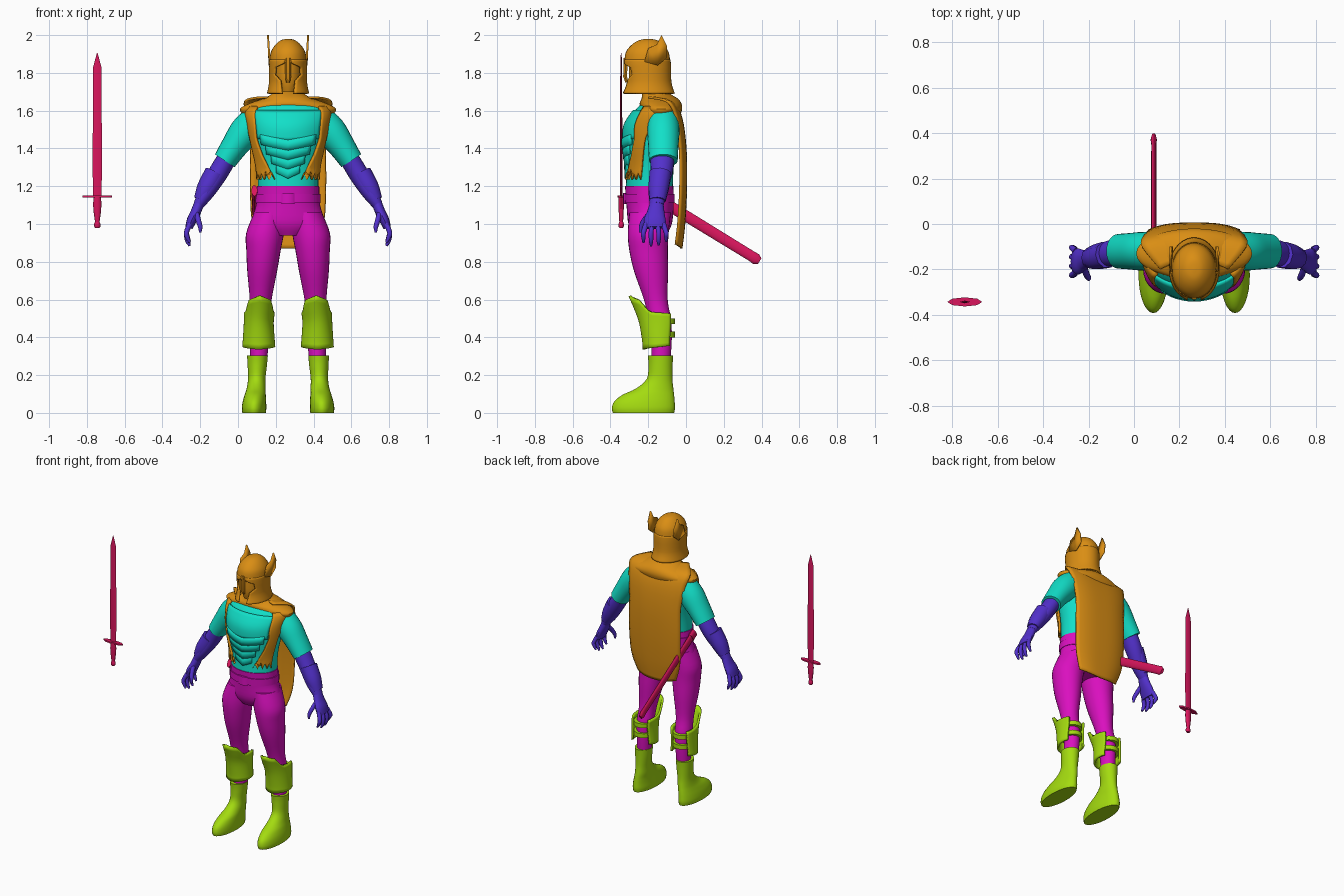
import bpy, bmesh
from math import sin, cos, pi, radians
from mathutils import Vector

if "Cube" in bpy.data.objects:
    bpy.data.objects.remove(bpy.data.objects["Cube"])

BODY_X = 0.265
SWORD_X = -0.745


def material(name, color):
    mat = bpy.data.materials.new(name)
    mat.use_nodes = True
    mat.diffuse_color = (*color, 1)
    mat.node_tree.nodes["Principled BSDF"].inputs["Base Color"].default_value = (*color, 1)
    return mat


orange = material("orange", (0.70, 0.27, 0.007))
teal = material("teal", (0.006, 0.74, 0.58))
violet = material("violet", (0.085, 0.03, 0.6))
magenta = material("magenta", (0.7, 0.005, 0.52))
lime = material("lime", (0.37, 0.71, 0.005))
crimson = material("crimson", (0.7, 0.008, 0.11))
parts = []


def build(name, verts, faces, mat, mirror=False, thick=0, x=BODY_X):
    """Make an object from points and faces, optionally mirrored and thickened."""
    bm = bmesh.new()
    vs = [bm.verts.new(v) for v in verts]
    for f in faces:
        bm.faces.new([vs[i] for i in f])
    bmesh.ops.recalc_face_normals(bm, faces=bm.faces)
    mesh = bpy.data.meshes.new(name)
    bm.to_mesh(mesh)
    bm.free()
    mesh.materials.append(mat)
    obj = bpy.data.objects.new(name, mesh)
    obj.location.x = x
    bpy.context.collection.objects.link(obj)
    if thick:
        mod = obj.modifiers.new("thickness", 'SOLIDIFY')
        mod.thickness, mod.offset = thick, 0
    if mirror:
        obj.modifiers.new("mirror", 'MIRROR').use_mirror_merge = False
    parts.append(obj)
    return obj


def smooth(rings, k=4):
    """Catmull-Rom resampling of (x, y, z, rx, ry) rings."""
    out, last = [], len(rings) - 1
    for i in range(last):
        a, b, c, d = (rings[max(0, min(last, i + o))] for o in (-1, 0, 1, 2))
        for j in range(k):
            t = j / k
            out.append(tuple(
                q + t * (r - p) / 2 + t * t * (p - 2.5 * q + 2 * r - s / 2)
                + t ** 3 * (1.5 * (q - r) + (s - p) / 2)
                for p, q, r, s in zip(a, b, c, d)))
    return out + [rings[-1]]


def loft(name, rings, mat, n=24, flat=True, k=4, **kw):
    """Skin elliptical rings; level rings, or rings square to the path."""
    rings = smooth(rings, k) if k > 1 else rings
    centres = [Vector(r[:3]) for r in rings]
    verts = []
    for i, r in enumerate(rings):
        u, v = Vector((1, 0, 0)), Vector((0, 1, 0))
        if not flat:
            t = (centres[min(i + 1, len(rings) - 1)] - centres[max(i - 1, 0)]).normalized()
            u = v.cross(t).normalized()
            v = t.cross(u)
        for j in range(n):
            a = 2 * pi * j / n
            verts.append(centres[i] + u * r[3] * cos(a) + v * r[4] * sin(a))
    faces = [(i * n + j, i * n + (j + 1) % n, (i + 1) * n + (j + 1) % n, (i + 1) * n + j)
             for i in range(len(rings) - 1) for j in range(n)]
    faces += [tuple(range(n)), tuple(range(len(verts) - n, len(verts)))]
    return build(name, verts, faces, mat, **kw)


def grid(name, f, mat, nu, nv, **kw):
    """Sheet from a function of u and v in 0..1."""
    verts = [f(i / nu, j / nv) for j in range(nv + 1) for i in range(nu + 1)]
    w = nu + 1
    faces = [(j * w + i, j * w + i + 1, (j + 1) * w + i + 1, (j + 1) * w + i)
             for j in range(nv) for i in range(nu)]
    return build(name, verts, faces, mat, **kw)


def lerp(a, b, t):
    return a + (b - a) * t


def table(points, t):
    """Piecewise linear lookup in (key, value) pairs with rising keys."""
    for (a, p), (b, q) in zip(points, points[1:]):
        if t <= b:
            return lerp(p, q, max(0, (t - a) / (b - a)))
    return points[-1][1]


def shell(name, rings, f, mat, nu, nv, off=0.01, thick=0.012, **kw):
    """Curved plate hugging rings; f gives (degrees from front, height)."""
    rings = smooth(rings)

    def point(u, v):
        deg, z = f(u, v)
        x, y, rx, ry = (table([(r[2], r[k]) for r in rings], z) for k in (0, 1, 3, 4))
        a = radians(deg)
        return (x + (rx + off) * sin(a), y - (ry + off) * cos(a), z)
    return grid(name, point, mat, nu, nv, thick=thick, **kw)


# Torso, chest plate and overlapping belly bands
TORSO = [(0, -.195, 1.17, .16, .125), (0, -.19, 1.3, .163, .125), (0, -.185, 1.42, .185, .14),
         (0, -.175, 1.52, .2, .145), (0, -.15, 1.6, .21, .12), (0, -.145, 1.64, .17, .09),
         (0, -.15, 1.68, .08, .06)]
loft("torso", TORSO, teal, 36)
shell("chest_plate", TORSO,
      lambda u, v: (lerp(-54, 54, u), lerp(1.44 + .012 * abs(2 * u - 1), 1.6, v)), teal, 20, 8, .006)
for i in range(4):
    low, half = 1.24 + .05 * i, 22 + 8 * i
    band = shell("belly_band", TORSO,
                 lambda u, v: (lerp(-half, half, u), low + .055 * v + .03 * abs(2 * u - 1)),
                 teal, 12, 2, .004 + .002 * i, .012)

# Shoulder mantle, ragged vest fronts and cape
loft("mantle", [(0, -.13, 1.575, .235, .1), (0, -.13, 1.61, .255, .11), (0, -.135, 1.64, .2, .11),
                (0, -.14, 1.665, .13, .095), (0, -.165, 1.7, .075, .07), (0, -.18, 1.76, .065, .065)],
     orange, 36)
INNER = [(1.25, 24), (1.3, 36), (1.36, 47), (1.45, 56), (1.62, 50)]
OUTER = [(1.25, 70), (1.45, 78), (1.62, 100)]


def vest_front(u, v):
    z = lerp(1.25, 1.62, v)
    ragged = (.022 if round(u * 8) % 2 else -.015) * max(0, 1 - v * 5)
    return lerp(table(INNER, z), table(OUTER, z), u), z + ragged


shell("vest_front", TORSO, vest_front, orange, 8, 16, .012, .014, mirror=True)
CAPE = smooth([(.15, -.17, 1.67, 0, 0), (.23, -.07, 1.645, 0, 0), (.22, -.025, 1.56, 0, 0),
               (.2, -.003, 1.4, 0, 0), (.2, 0, 1.2, 0, 0), (.19, -.01, 1.0, 0, 0), (.15, -.025, .87, 0, 0)])


def cape_point(u, v):
    w, y, z = CAPE[round(v * (len(CAPE) - 1))][:3]
    s = 2 * u - 1
    return (w * s, y - .03 * abs(s) ** 3, z + .02 * s * s * v)


grid("cape", cape_point, orange, 16, len(CAPE) - 1, thick=.012)

# Helmet: dome, open-faced guard, face, nose guard and side wings
HELMET = [(0, -.2, 1.685, .1, .13), (0, -.2, 1.75, .088, .11), (0, -.205, 1.85, .088, .112),
          (0, -.205, 1.91, .084, .104)]
loft("helmet_dome", [(0, -.205, 1.855, .099, .122), (0, -.205, 1.91, .091, .113),
                     (0, -.203, 1.95, .066, .083), (0, -.2, 1.974, .035, .045),
                     (0, -.2, 1.98, .004, .004)], orange, 32)
OPENING = [(1.69, 16), (1.76, 24), (1.79, 46), (1.83, 42), (1.85, 12), (1.87, 8)]


def guard(u, v):
    z = lerp(1.69, 1.87, v)
    start = table(OPENING, z)
    return lerp(start, 360 - start, u), z


shell("helmet_guard", HELMET, guard, orange, 36, 18, .007)
loft("face", [(0, -.21, 1.7, .05, .075), (0, -.205, 1.76, .07, .095), (0, -.2, 1.87, .075, .1)], orange)
loft("nose_guard", [(0, -.315, 1.75, .01, .008), (0, -.322, 1.78, .017, .012),
                    (0, -.32, 1.88, .014, .012)], orange, 6, k=1)
WING = [(-.22, 1.86), (-.15, 1.84), (-.1, 1.88), (-.1, 1.94), (-.13, 2.0), (-.155, 1.95), (-.2, 1.93)]
build("helmet_wing", [(.098 + .06 * max(0, z - 1.86), y, z) for y, z in WING],
      [tuple(range(len(WING)))], orange, mirror=True, thick=.01)

# Arms, bracers and hands
loft("sleeve", [(.16, -.12, 1.56, .08, .08), (.225, -.12, 1.49, .084, .085),
                (.285, -.12, 1.41, .071, .08), (.335, -.12, 1.335, .062, .076)],
     teal, flat=False, mirror=True)
loft("forearm", [(.31, -.125, 1.37, .05, .065), (.37, -.13, 1.27, .052, .058),
                 (.43, -.15, 1.17, .042, .048), (.475, -.155, 1.1, .028, .037)],
     violet, 20, flat=False, mirror=True)
loft("bracer", [(.385, -.135, 1.27, .057, .06), (.43, -.145, 1.19, .053, .056),
                (.465, -.15, 1.125, .036, .044)], violet, 10, flat=False, mirror=True)
loft("palm", [(.47, -.155, 1.11, .027, .036), (.49, -.16, 1.06, .027, .047),
              (.51, -.165, 1.02, .026, .058), (.525, -.165, .98, .02, .055)],
     violet, 16, flat=False, mirror=True)
for i in range(4):
    y, drop = -.21 + .03 * i, (.0, .018, .014, -.006)[i]
    spread = y + (i - 1.5) * .01
    loft("finger", [(.52, y, 1.0, .014, .015), (.538, spread, .955, .013, .013),
                    (.533, spread, .93 - drop, .012, .012), (.52, spread, .902 - drop, .006, .006)],
         violet, 10, flat=False, mirror=True)
loft("thumb", [(.485, -.185, 1.06, .014, .016), (.475, -.22, 1.02, .014, .015),
               (.465, -.238, .985, .012, .012), (.465, -.242, .955, .006, .006)],
     violet, 10, flat=False, mirror=True)

# Trousers and belt
loft("hips", [(0, -.19, .94, .1, .085), (0, -.19, 1.0, .19, .115), (0, -.19, 1.1, .17, .125),
              (0, -.195, 1.2, .165, .128)], magenta, 36)
loft("trouser_leg", [(.155, -.132, .28, .045, .05), (.152, -.13, .4, .05, .055),
                     (.15, -.14, .5, .056, .06), (.145, -.16, .6, .058, .063),
                     (.137, -.185, .75, .079, .09), (.13, -.198, .86, .091, .102),
                     (.122, -.2, .95, .1, .108), (.095, -.19, 1.06, .085, .11)],
     magenta, 28, mirror=True)
loft("belt", [(0, -.192, 1.11, .173, .132), (0, -.193, 1.16, .172, .133)], magenta, 36, k=1)
loft("belt_buckle", [(0, -.322, 1.105, .035, .012), (0, -.322, 1.165, .035, .012)], magenta, 8, k=1)

# Shin guards with rear straps, and boots
GREAVE = [(.155, -.135, .33, .08, .085), (.155, -.138, .38, .076, .085), (.155, -.14, .48, .07, .1),
          (.15, -.15, .55, .073, .115), (.15, -.16, .63, .075, .14)]


def greave_point(u, v):
    deg = lerp(-125, 125, u)
    top = table([(0, .62), (44, .6), (66, .535), (130, .525)], abs(deg))
    return deg, lerp(.335 + .02 * abs(2 * u - 1), top, v)


shell("shin_guard", GREAVE, greave_point, lime, 28, 10, .002, .014, mirror=True)
for z in (.4, .47):
    loft("shin_strap", [(.154, -.128, z, .066, .071), (.154, -.128, z + .03, .066, .071)],
         lime, 20, k=1, mirror=True)
loft("boot", [(.18, -.225, 0, .062, .162), (.18, -.225, .025, .065, .167), (.178, -.22, .06, .062, .16),
              (.174, -.2, .095, .056, .137), (.169, -.165, .13, .05, .098),
              (.166, -.14, .18, .046, .068), (.163, -.135, .25, .051, .064),
              (.162, -.135, .305, .055, .067)], lime, 32, mirror=True)

# Scabbard hanging at the right hip
loft("scabbard", [(-.178, -.2, 1.165, .012, .03), (-.178, .35, .828, .011, .028),
                  (-.178, .37, .815, .014, .03), (-.178, .39, .803, .009, .018)],
     crimson, 12, flat=False, k=1)
loft("scabbard_throat", [(-.178, -.22, 1.177, .016, .034), (-.178, -.18, 1.152, .016, .034)],
     crimson, 12, flat=False, k=1)

# Upright sword standing apart
def sword_part(name, sections, n):
    loft(name, [(0, -.343, z, rx, ry) for z, rx, ry in sections], crimson, n, k=1, x=SWORD_X)


sword_part("sword_blade", [(1.14, .022, .006), (1.3, .025, .006), (1.83, .022, .005), (1.905, .002, .002)], 4)
sword_part("sword_guard", [(1.14, .077, .02), (1.15, .077, .02)], 8)
sword_part("sword_grip", [(1.01, .012, .01), (1.06, .019, .013), (1.1, .022, .014), (1.145, .02, .014)], 12)
sword_part("sword_pommel", [(.978, .01, .009), (.987, .017, .014), (1.0, .017, .014), (1.012, .011, .01)], 12)

# Smooth shading with crisp edges
bpy.ops.object.select_all(action='DESELECT')
for obj in parts:
    obj.select_set(True)
bpy.context.view_layer.objects.active = parts[0]
bpy.ops.object.shade_smooth_by_angle(angle=radians(40))
